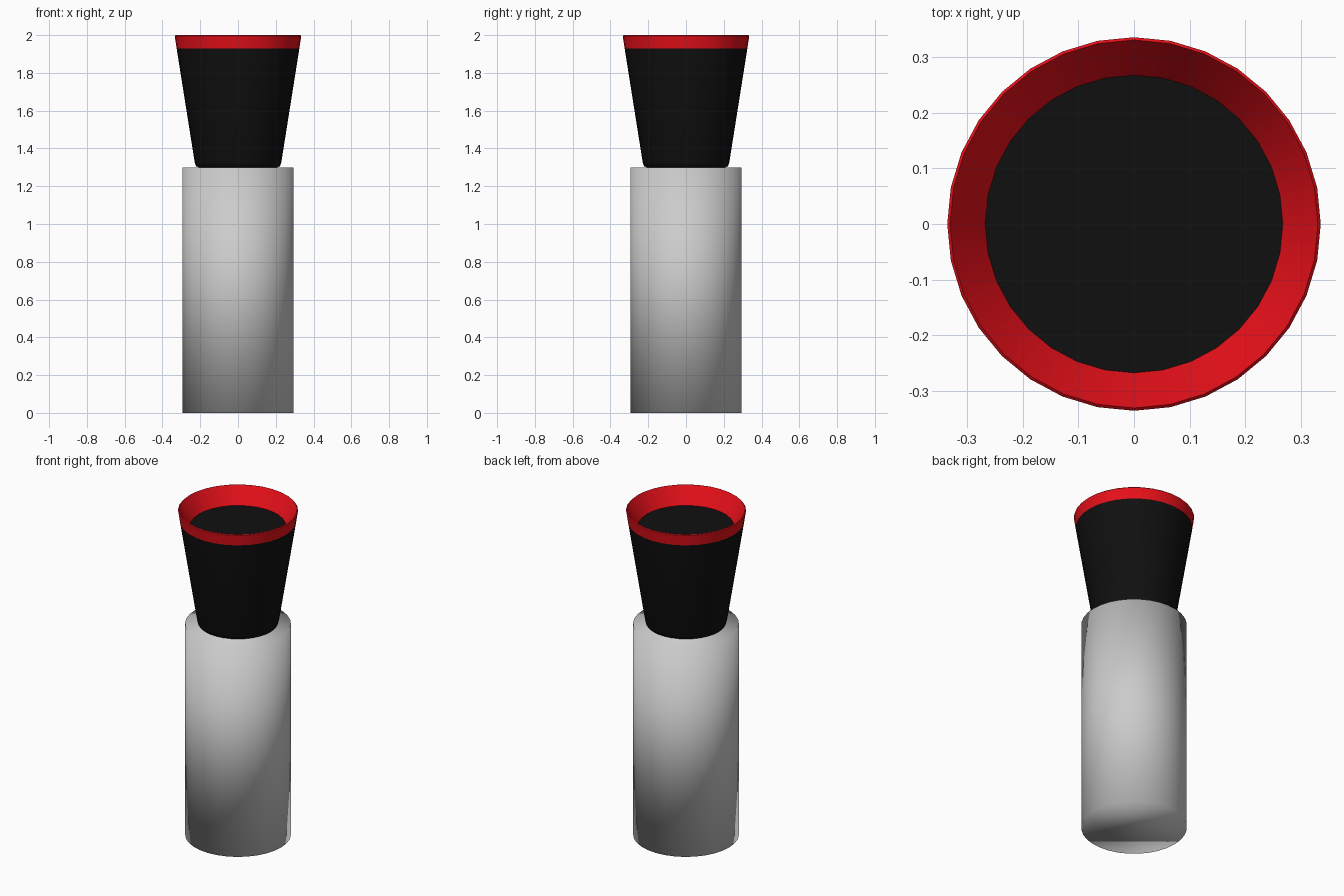
import bpy, bmesh, math

if "Cube" in bpy.data.objects:
    bpy.data.objects.remove(bpy.data.objects["Cube"])

SIDES = 32


def material(name, rgb):
    m = bpy.data.materials.new(name)
    m.diffuse_color = (*rgb, 1)
    m.use_nodes = True
    m.node_tree.nodes["Principled BSDF"].inputs["Base Color"].default_value = m.diffuse_color
    return m


def lathe(name, profile, mat=None, cap_start=False, cap_end=False, angle=180):
    """Revolve (radius, z) points, listed so that faces point outward, around z."""
    bm = bmesh.new()
    rings = []
    for r, z in profile:
        rings.append([bm.verts.new((r * math.cos(2 * math.pi * i / SIDES),
                                    r * math.sin(2 * math.pi * i / SIDES), z))
                      for i in range(SIDES)])
    for a, b in zip(rings, rings[1:]):
        for i in range(SIDES):
            j = (i + 1) % SIDES
            bm.faces.new((a[i], a[j], b[j], b[i]))
    if cap_start:
        bm.faces.new(rings[0][::-1])
    if cap_end:
        bm.faces.new(rings[-1])
    mesh = bpy.data.meshes.new(name)
    bm.to_mesh(mesh)
    bm.free()
    ob = bpy.data.objects.new(name, mesh)
    bpy.context.collection.objects.link(ob)
    if mat:
        mesh.materials.append(mat)
    bpy.ops.object.select_all(action='DESELECT')
    ob.select_set(True)
    bpy.context.view_layer.objects.active = ob
    if angle >= 180:
        bpy.ops.object.shade_smooth()
    else:
        bpy.ops.object.shade_smooth_by_angle(angle=math.radians(angle))
    return ob


black = material("black", (0.005, 0.005, 0.005))
red = material("red", (0.8, 0.005, 0.01))

# Grey barrel, softly shaded over its ends
lathe("barrel", [(0.295, 0), (0.295, 1.3)], cap_start=True, cap_end=True)

# Black flared head with a small rounded foot
lathe("head", [(0.207, 1.3), (0.222, 1.306), (0.229, 1.325), (0.325, 1.93)],
      black, cap_start=True, angle=50)

# Red rim: outer band, thin lip and sloping inner wall
lathe("rim", [(0.325, 1.93), (0.335, 1.995), (0.33, 2.0), (0.267, 1.9)],
      red, angle=40)

# Black disc recessed inside the rim
lathe("lens", [(0.267, 1.9), (0.13, 1.9)], black, cap_end=True)
